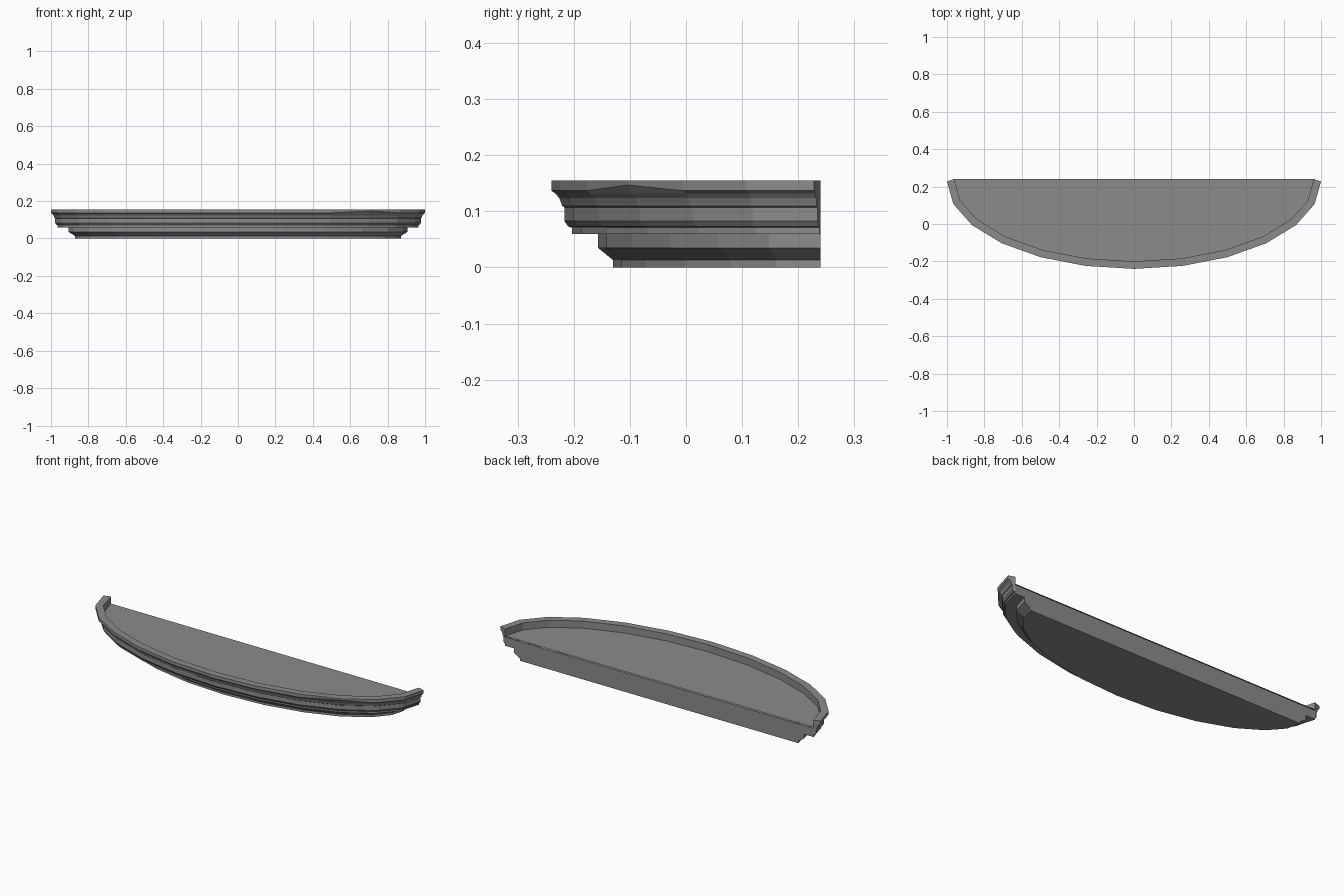
import bpy, bmesh, math
from mathutils import Vector

if "Cube" in bpy.data.objects:
    bpy.data.objects.remove(bpy.data.objects["Cube"])

BACK, END_Y, DEPTH, SEGMENTS = 0.24, 0.228, 0.468, 12
RIM, FLOOR, TOP = 0.04, 0.115, 0.155

# Moulding profile, bottom to top: inward offset and height
profile = [(0.11, 0), (0.11, 0.013), (0.083, 0.035), (0.083, 0.06),
           (0.037, 0.06), (0.037, 0.071), (0.03, 0.073), (0.023, 0.083),
           (0.023, 0.107), (0.019, 0.11), (0.0175, FLOOR), (0.014, 0.124),
           (0.007, 0.132), (0, 0.137), (0, TOP), (RIM, TOP), (RIM, FLOOR)]

# Half-ellipse outline from left end, round the front, to right end
angles = [math.pi * i / SEGMENTS for i in range(SEGMENTS + 1)]
outline = [Vector((math.cos(a), END_Y - DEPTH * math.sin(a))) for a in angles]


def edge_normal(a, b):
    d = (b - a).normalized()
    return Vector((-d.y, d.x))


normals = [edge_normal(a, b) for a, b in zip(outline, outline[1:])]


def end_point(corner, normal, neighbour, offset):
    """Square-cut end, trimmed at the wall plane."""
    p = corner - normal * offset
    if p.y > BACK:
        along = corner - neighbour
        p += along * ((BACK - p.y) / along.y)
    return p


def offset_path(offset):
    """Outline moved inward with mitred corners."""
    path = [end_point(outline[0], normals[0], outline[1], offset)]
    for p, n, m in zip(outline[1:-1], normals, normals[1:]):
        path.append(p - (n + m) * offset / (1 + n.dot(m)))
    path.append(end_point(outline[-1], normals[-1], outline[-2], offset))
    shrink = 1 - 0.3 * max(0, offset - RIM)
    return [Vector((p.x * shrink, p.y)) for p in path]


# Make sure normals point outward
if normals[SEGMENTS // 2].y > 0:
    normals = [-n for n in normals]

inner_x = offset_path(RIM)[0].x
bm = bmesh.new()
layers = []
for offset, z in profile:
    path = offset_path(offset)
    corner = min(path[0].x, inner_x)
    path = [Vector((corner, BACK))] + path + [Vector((-corner, BACK))]
    layers.append([bm.verts.new((p.x, p.y, z)) for p in path])

# Small dent under the rim on the left side
layers[13][4].co.z += 0.01

# Moulding and rim walls, plus the flat back below the floor
for low, high in zip(layers, layers[1:]):
    for i in range(len(low) - 1):
        bm.faces.new((low[i], high[i], high[i + 1], low[i + 1]))
    if high[0].co.z <= FLOOR and low[0].co.z < TOP:
        bm.faces.new((low[0], low[-1], high[-1], high[0]))

# Underside and recessed floor
bm.faces.new(layers[0])
bm.faces.new(layers[-1])
bmesh.ops.remove_doubles(bm, verts=bm.verts, dist=0.0008)
bmesh.ops.dissolve_degenerate(bm, edges=bm.edges, dist=0.0001)
bmesh.ops.recalc_face_normals(bm, faces=bm.faces)

mesh = bpy.data.meshes.new("balcony_slab")
bm.to_mesh(mesh)
bm.free()
slab = bpy.data.objects.new("balcony_slab", mesh)
bpy.context.collection.objects.link(slab)

# Plain stone grey
stone = bpy.data.materials.new("stone_grey")
stone.use_nodes = True
grey = (0.26, 0.26, 0.26, 1)
stone.diffuse_color = grey
stone.node_tree.nodes["Principled BSDF"].inputs["Base Color"].default_value = grey
mesh.materials.append(stone)
